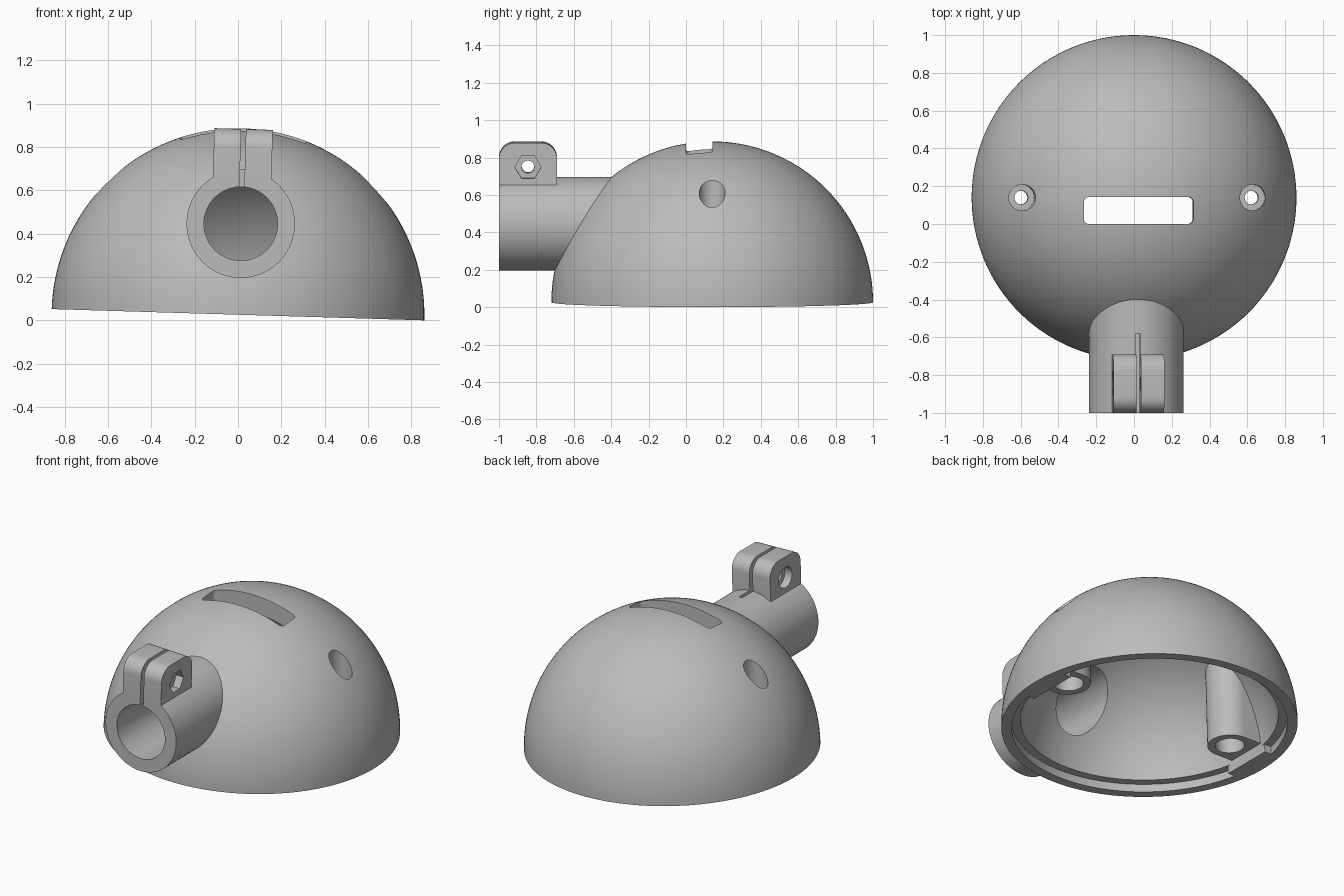
import bpy, bmesh
from math import sin, cos, pi, radians
from mathutils import Matrix, Vector

if "Cube" in bpy.data.objects:
    bpy.data.objects.remove(bpy.data.objects["Cube"])

R_OUT, R_STEP, R_IN = 0.86, 0.80, 0.75   # dome outside, rim recess, cavity
STEP_H = 0.05
TUBE_Z, TUBE_R, BORE_R = 0.42, 0.25, 0.17
FRONT = -1.14                            # front end of the tube
BOLT_Y, BOLT_Z = -0.985, 0.727
POST_X = 0.61

grey = bpy.data.materials.new("plain_grey")
grey.use_nodes = True
colour = (0.5, 0.5, 0.5, 1)
grey.diffuse_color = colour
grey.node_tree.nodes["Principled BSDF"].inputs["Base Color"].default_value = colour


def add_object(name, bm):
    bmesh.ops.recalc_face_normals(bm, faces=bm.faces)
    mesh = bpy.data.meshes.new(name)
    bm.to_mesh(mesh)
    bm.free()
    obj = bpy.data.objects.new(name, mesh)
    bpy.context.collection.objects.link(obj)
    mesh.materials.append(grey)
    return obj


def lathe(name, profile, steps=128):
    """Spin an (r, z) profile that starts and ends on the axis."""
    bm = bmesh.new()
    verts = [bm.verts.new((r, 0, z)) for r, z in profile]
    edges = [bm.edges.new(p) for p in zip(verts, verts[1:])]
    bmesh.ops.spin(bm, geom=verts + edges, axis=(0, 0, 1), cent=(0, 0, 0),
                   angle=2 * pi, steps=steps, use_merge=True)
    bmesh.ops.remove_doubles(bm, verts=bm.verts, dist=1e-5)
    return add_object(name, bm)


def rod(name, start, end, radius, sides=64):
    """Cylinder or prism between two points."""
    a, b = Vector(start), Vector(end)
    turn = Vector((0, 0, 1)).rotation_difference(b - a).to_matrix().to_4x4()
    bm = bmesh.new()
    bmesh.ops.create_cone(bm, cap_ends=True, segments=sides, radius1=radius, radius2=radius,
                          depth=(b - a).length, matrix=Matrix.Translation((a + b) / 2) @ turn)
    return add_object(name, bm)


def block(name, low, high, round_axis=None, radius=0, top_only=False):
    """Box, with the edges along one axis optionally rounded."""
    low, high = Vector(low), Vector(high)
    bm = bmesh.new()
    bmesh.ops.create_cube(bm, size=1, matrix=Matrix.Translation((low + high) / 2)
                          @ Matrix.Diagonal((*(high - low), 1)))
    if round_axis is not None:
        picked = [e for e in bm.edges
                  if abs((e.verts[0].co - e.verts[1].co)[round_axis]) > 1e-4
                  and (not top_only or e.verts[0].co.z > high.z - 1e-4)]
        bmesh.ops.bevel(bm, geom=picked, offset=radius, segments=10,
                        profile=0.5, affect='EDGES')
    return add_object(name, bm)


def combine(target, tool, operation):
    """Apply an exact boolean and drop the tool."""
    mod = target.modifiers.new("bool", 'BOOLEAN')
    mod.operation, mod.solver, mod.object = operation, 'EXACT', tool
    bpy.context.view_layer.update()
    result = bpy.data.meshes.new_from_object(
        target.evaluated_get(bpy.context.evaluated_depsgraph_get()))
    target.modifiers.clear()
    target.data = result
    bpy.data.objects.remove(tool)


def arc(radius, z0, n=48):
    """Sphere profile from height z0 up to the pole."""
    r0 = (radius ** 2 - z0 ** 2) ** 0.5
    start = pi / 2 - Vector((0, 1)).angle(Vector((r0, z0)))
    pts = [(radius * cos(start + (pi / 2 - start) * i / n),
            radius * sin(start + (pi / 2 - start) * i / n)) for i in range(n)]
    return pts + [(0, radius)]


# Solid dome, front tube and clamp lug
shell = lathe("lamp_dome_with_clamp", [(0, 0)] + arc(R_OUT, 0))
combine(shell, rod("tube", (0, FRONT, TUBE_Z), (0, -0.4, TUBE_Z), TUBE_R, 96), 'UNION')
combine(shell, block("lug", (-0.135, FRONT, TUBE_Z + 0.19), (0.135, -0.83, 0.857),
                     0, 0.085, True), 'UNION')

# Cavity with a stepped rim, leaving screw posts and rim pads standing
cavity = lathe("cavity", [(0, -0.1), (R_STEP, -0.1), (R_STEP, STEP_H)]
               + arc(R_IN, STEP_H))
for s in (-1, 1):
    x = POST_X * s
    post = rod("post", (x, 0, 0.07), (x, 0, 0.9), 0.13)
    combine(post, block("post_web", (min(x, s), -0.13, 0.07), (max(x, s), 0.13, 0.9)), 'UNION')
    combine(cavity, post, 'DIFFERENCE')
    combine(cavity, block("rim_pad", (min(0.735 * s, s), -0.165, -0.2),
                          (max(0.735 * s, s), 0.165, 0.08)), 'DIFFERENCE')
combine(shell, cavity, 'DIFFERENCE')

# Tube bore, clamp slit and top slot
cutters = [
    rod("bore", (0, -1.3, TUBE_Z), (0, -0.42, TUBE_Z), BORE_R, 96),
    block("slit", (-0.011, -1.3, TUBE_Z), (0.011, -0.72, 1)),
    block("top_slot", (-0.29, -0.14, 0.6), (0.29, 0.003, 1), 2, 0.028),
    # Clamp bolt hole, nut pocket and head recess
    rod("bolt_hole", (-0.3, BOLT_Y, BOLT_Z), (0.3, BOLT_Y, BOLT_Z), 0.034, 32),
    rod("bolt_recess", (-0.3, BOLT_Y, BOLT_Z), (-0.085, BOLT_Y, BOLT_Z), 0.065),
]
nut = rod("nut_pocket", (0.085, BOLT_Y, BOLT_Z), (0.3, BOLT_Y, BOLT_Z), 0.07, 6)
centre = Vector((0, BOLT_Y, BOLT_Z))
corner = max(nut.data.vertices, key=lambda v: v.co.y).co - centre
if corner.y < 0.069:  # point a corner of the hexagon backwards
    nut.data.transform(Matrix.Translation(centre) @ Matrix.Rotation(radians(30), 4, 'X')
                       @ Matrix.Translation(-centre))
cutters.append(nut)

# Screw holes through the posts
for x in (-POST_X, POST_X):
    cutters += [rod("screw_recess", (x, 0, 0.4), (x, 0, 1), 0.069),
                rod("screw_hole", (x, 0, 0.2), (x, 0, 0.5), 0.036, 32),
                rod("insert_hole", (x, 0, -0.1), (x, 0, 0.3), 0.085)]
for tool in cutters:
    combine(shell, tool, 'DIFFERENCE')

# Slight sideways lean, standing on the ground
lean = radians(1.73)
shell.data.transform(Matrix.Translation((0, 0.14, R_OUT * sin(lean)))
                     @ Matrix.Rotation(lean, 4, 'Y'))
bpy.context.view_layer.objects.active = shell
shell.select_set(True)
bpy.ops.object.shade_smooth_by_angle(angle=radians(30))
